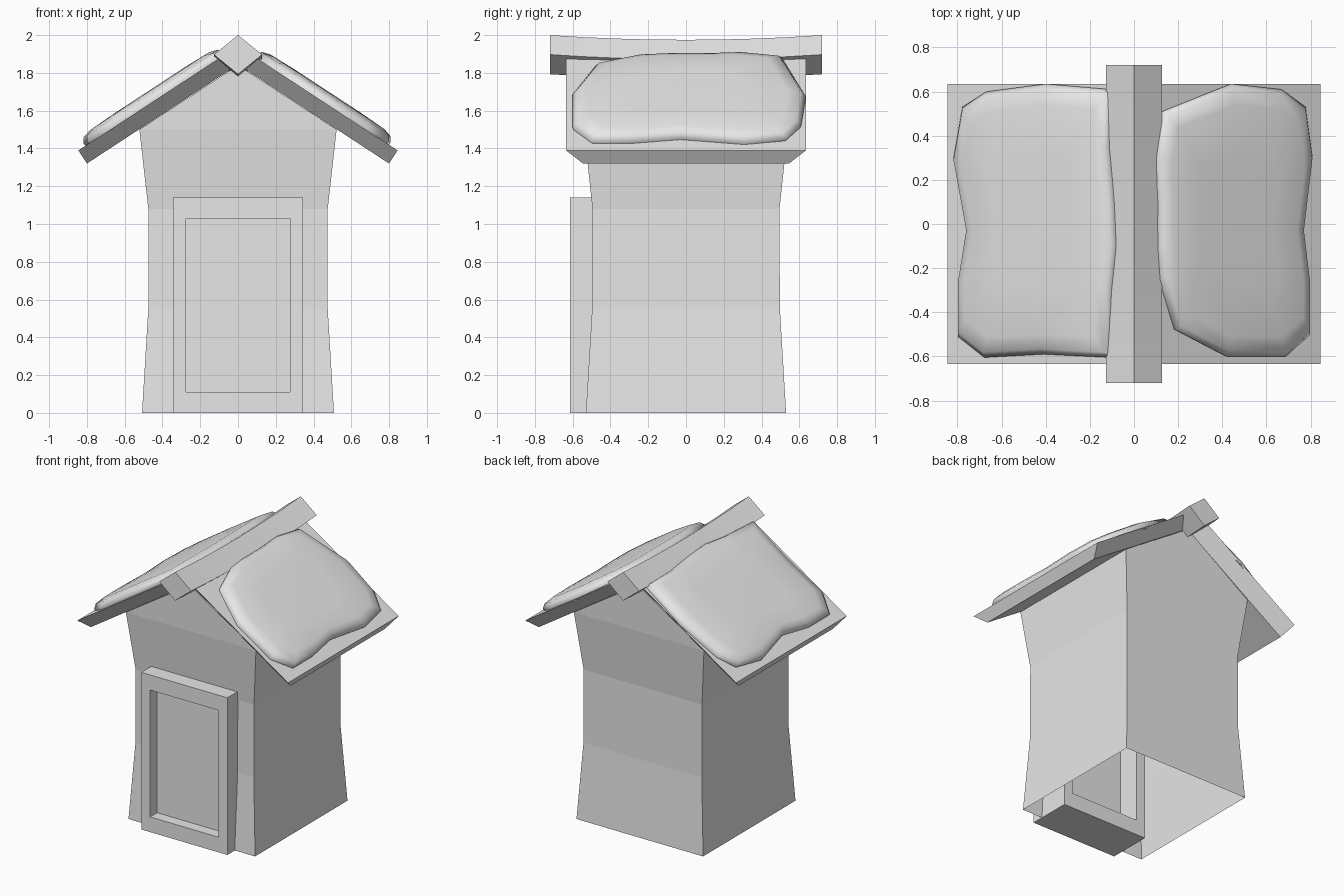
import bpy
import bmesh
from mathutils import Vector

cube = bpy.data.objects.get("Cube")
if cube:
    bpy.data.objects.remove(cube, do_unlink=True)

grey = bpy.data.materials.new("plain_grey")
grey.use_nodes = True
GREY = (0.8, 0.8, 0.8, 1)
grey.diffuse_color = GREY
grey.node_tree.nodes["Principled BSDF"].inputs["Base Color"].default_value = GREY


def finish(name, bm, smooth=None):
    """Turn a bmesh into a named, coloured object."""
    bmesh.ops.recalc_face_normals(bm, faces=bm.faces)
    mesh = bpy.data.meshes.new(name)
    bm.to_mesh(mesh)
    bm.free()
    mesh.materials.append(grey)
    obj = bpy.data.objects.new(name, mesh)
    bpy.context.collection.objects.link(obj)
    if smooth:
        bpy.ops.object.select_all(action='DESELECT')
        obj.select_set(True)
        bpy.context.view_layer.objects.active = obj
        bpy.ops.object.shade_smooth_by_angle(angle=smooth)
    return obj


def loft(bm, rings):
    """Skin closed rings of points; returns the vertex rings."""
    loops = [[bm.verts.new(p) for p in ring] for ring in rings]
    for a, b in zip(loops, loops[1:]):
        for i in range(len(a)):
            j = (i + 1) % len(a)
            bm.faces.new((a[i], a[j], b[j], b[i]))
    return loops


# Waisted walls, open underneath, closed by a gable
bm = bmesh.new()
sections = [(0, 0.508, 0.53), (0.55, 0.475, 0.497), (1.08, 0.475, 0.495), (1.5, 0.522, 0.54)]
top = loft(bm, [[(-x, -y, z), (x, -y, z), (x, y, z), (-x, y, z)] for z, x, y in sections])[-1]
front_peak = bm.verts.new((0, -0.55, 1.84))
back_peak = bm.verts.new((0, 0.55, 1.84))
bm.faces.new((top[0], top[1], front_peak))
bm.faces.new((top[2], top[3], back_peak))
bm.faces.new((top[1], top[2], back_peak, front_peak))
bm.faces.new((top[3], top[0], front_peak, back_peak))
finish("walls", bm)

# Door frame: a deep rectangular ring
FRONT, BACK = -0.615, -0.3


def rectangle(half, low, high, y):
    return [(-half, y, low), (half, y, low), (half, y, high), (-half, y, high)]


bm = bmesh.new()
outer, inner = (0.345, 0, 1.14), (0.275, 0.11, 1.03)
rings = [rectangle(*outer, FRONT), rectangle(*outer, BACK),
         rectangle(*inner, BACK), rectangle(*inner, FRONT)]
loft(bm, rings + rings[:1])
bmesh.ops.remove_doubles(bm, verts=bm.verts, dist=0.0001)
finish("door_frame", bm)

# Door panel set back in the frame
bm = bmesh.new()
a, b = loft(bm, [rectangle(*inner, -0.535), rectangle(*inner, -0.465)])
bm.faces.new(a)
bm.faces.new(b)
finish("door_panel", bm)

# Sagging square ridge beam set on its corner
bm = bmesh.new()
rings = []
steps = 8
for i in range(steps + 1):
    t = 2 * i / steps - 1
    sag = 0.025 * (1 - t * t)
    rings.append([(x, 0.72 * t, z - sag) for x, z in
                  ((0, 2.0), (0.128, 1.897), (0, 1.793), (-0.128, 1.897))])
loops = loft(bm, rings)
bm.faces.new(loops[0])
bm.faces.new(loops[-1])
finish("ridge_beam", bm)

# Roof slope frame: points are given by plan position and height above the slope
SLOPE = 0.655
NORMAL = Vector((SLOPE, 0, 1)).normalized()


def on_roof(x, y, lift, side):
    p = Vector((x, y, 1.943 - SLOPE * x)) + NORMAL * lift
    return (p.x * side, p.y, p.z)


# Roof boards, narrower underneath
for side, name in ((1, "left_roof"), (-1, "right_roof")):
    bm = bmesh.new()
    rings = [[on_roof(x, y, lift, side) for x, y in
              ((0.07, -half), (0.845, -half), (0.845, half), (0.07, half))]
             for half, lift in ((0.635, 0), (0.545, -0.083))]
    for loop in loft(bm, rings):
        bm.faces.new(loop)
    finish(name, bm)

# Soft thatch pads: one outline for each slope, raised with a rounded rim
left_outline = [(0.1, 0.1), (0.09, 0.3), (0.12, 0.51), (0.43, 0.635), (0.66, 0.61), (0.77, 0.53),
                (0.8, 0.31), (0.76, -0.03), (0.79, -0.28), (0.79, -0.5), (0.68, -0.6),
                (0.41, -0.6), (0.18, -0.48), (0.11, -0.25), (0.1, -0.1)]
right_outline = [(0.08, 0.1), (0.1, 0.35), (0.1, 0.61), (0.39, 0.635), (0.66, 0.6), (0.77, 0.53),
                 (0.81, 0.3), (0.75, -0.03), (0.79, -0.28), (0.79, -0.51), (0.67, -0.605),
                 (0.4, -0.59), (0.1, -0.605), (0.09, -0.3), (0.07, -0.1)]
layers = [(0.99, -0.01), (1.0, 0.015), (0.96, 0.042), (0.85, 0.056), (0.5, 0.06)]
for side, name, outline in ((1, "left_thatch", left_outline), (-1, "right_thatch", right_outline)):
    bm = bmesh.new()
    cx, cy = 0.43, 0.0
    rings = [[on_roof(cx + (x - cx) * scale, cy + (y - cy) * scale, lift, side)
              for x, y in outline] for scale, lift in layers]
    loops = loft(bm, rings)
    bm.faces.new(loops[0])
    centre = bm.verts.new(on_roof(cx, cy, 0.06, side))
    for i, v in enumerate(loops[-1]):
        bm.faces.new((v, loops[-1][(i + 1) % len(outline)], centre))
    finish(name, bm, smooth=1.2)
